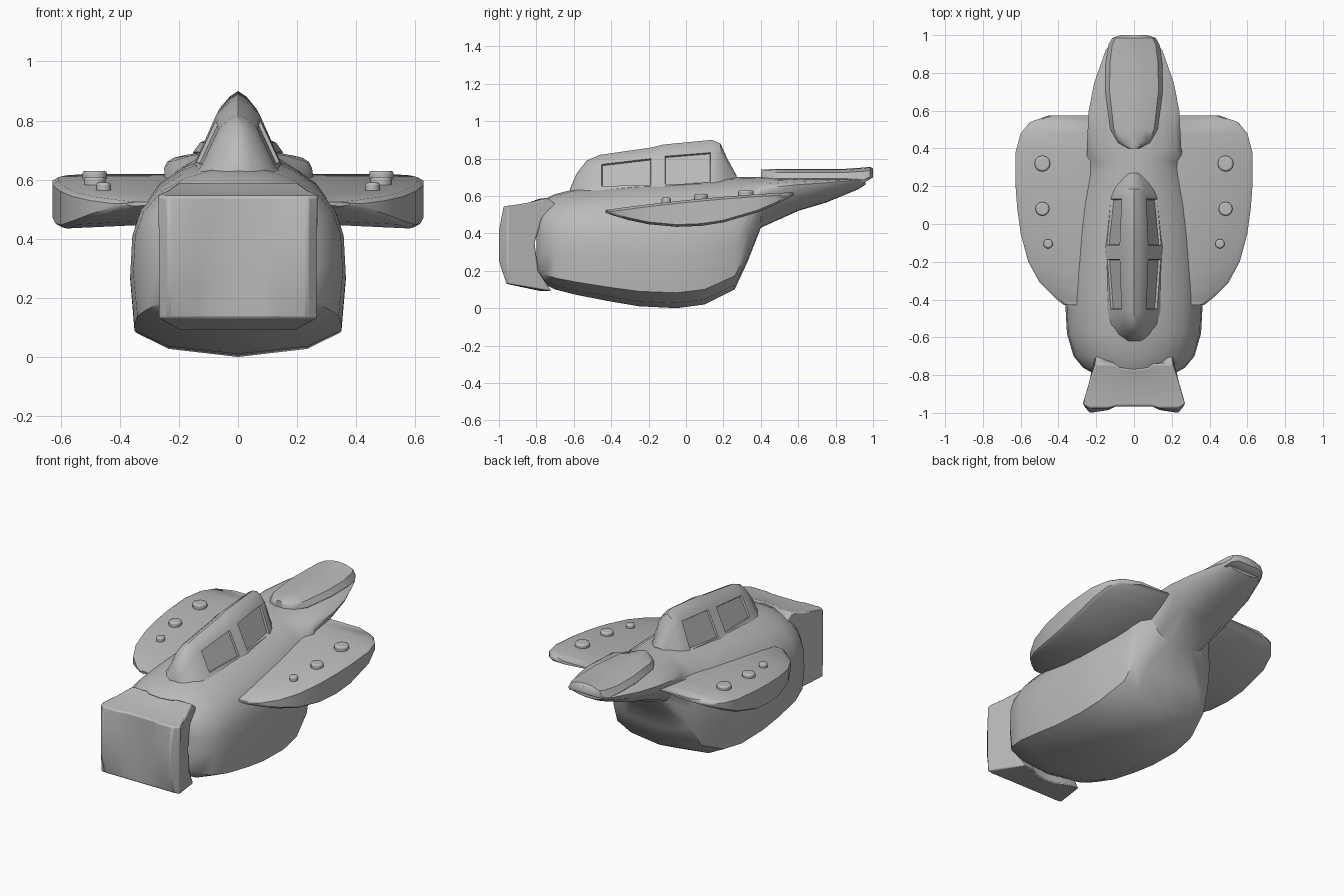
import bpy, bmesh
from math import radians

cube = bpy.data.objects.get("Cube")
if cube:
    bpy.data.objects.remove(cube, do_unlink=True)

grey = bpy.data.materials.new("plain_grey")
grey.use_nodes = True
grey.diffuse_color = (0.5, 0.5, 0.5, 1)
grey.node_tree.nodes["Principled BSDF"].inputs["Base Color"].default_value = (0.5, 0.5, 0.5, 1)


def finish(name, bm, angle=38, bevel=0):
    """Turn a bmesh into a smooth-shaded object with sharp creases."""
    mesh = bpy.data.meshes.new(name)
    bm.to_mesh(mesh)
    bm.free()
    mesh.materials.append(grey)
    for p in mesh.polygons:
        p.use_smooth = True
    mesh.set_sharp_from_angle(angle=radians(angle))
    obj = bpy.data.objects.new(name, mesh)
    bpy.context.collection.objects.link(obj)
    if bevel:
        mod = obj.modifiers.new("soft_edges", "BEVEL")
        mod.width = bevel
        mod.segments = 2
        mod.limit_method = "ANGLE"
        mod.angle_limit = radians(angle)
    return obj


def loft(rings):
    """Skin closed rings of equal length and cap both ends."""
    bm = bmesh.new()
    rows = [[bm.verts.new(p) for p in ring] for ring in rings]
    n = len(rows[0])
    for a, b in zip(rows, rows[1:]):
        for i in range(n):
            j = (i + 1) % n
            bm.faces.new((a[i], a[j], b[j], b[i]))
    bm.faces.new(rows[0])
    bm.faces.new(rows[-1])
    bmesh.ops.recalc_face_normals(bm, faces=bm.faces)
    return bm


def symmetric(half, y):
    """Full ring from a half section whose first and last points lie on x = 0."""
    return [(x, y, z) for x, z in half] + [(-x, y, z) for x, z in half[-2:0:-1]]


# Hull: round belly that narrows to a flat tail boom
BELLY = [(0, 0), (.65, .04), (.96, .12), (1, .38), (.98, .6),
         (.9, .74), (.73, .86), (.5, .94), (.25, .985), (0, 1)]
BOOM = [(0, 0), (.3, .02), (.6, .14), (.85, .42), (.97, .66),
        (1, .78), (.9, .86), (.65, .93), (.35, .98), (0, 1)]
HULL = [  # y, half width, bottom, top
    (-.8, .2, .18, .56), (-.76, .27, .13, .58), (-.7, .32, .1, .61),
    (-.58, .355, .07, .64), (-.4, .365, .035, .66), (-.25, .365, .01, .675),
    (-.05, .36, 0, .685), (.1, .345, .02, .69), (.26, .3, .1, .7),
    (.33, .275, .25, .7), (.4, .25, .43, .7), (.6, .24, .52, .7),
    (.75, .21, .565, .7), (.92, .15, .635, .7), (.96, .12, .66, .695)]
rings = []
for y, w, lo, hi in HULL:
    shape = BOOM if y > .35 else BELLY
    rings.append(symmetric([(x * w, lo + z * (hi - lo)) for x, z in shape], y))
finish("hull", loft(rings), 45)

# Cabin: peaked roof with two recessed windows on each side
CABIN = [  # y, half width, roof height
    (-.62, .05, .64), (-.585, .085, .72), (-.53, .11, .79), (-.46, .125, .82),
    (-.18, .145, .86), (-.12, .147, .875), (.14, .125, .9), (.185, .11, .88),
    (.22, .095, .8), (.27, .06, .71)]
SECTION = [(0, -.1), (1.35, 0), (1, .2), (.5, .8), (.22, .94), (0, 1)]
rings = [symmetric([(x * w, .6 + z * (top - .6)) for x, z in SECTION], y)
         for y, w, top in CABIN]
bm = loft(rings)
windows = []
for f in bm.faces:
    c = f.calc_center_median()
    in_bay = -.4 < c.y < -.25 or -.05 < c.y < .08
    if in_bay and .69 < c.z < .8:
        windows.append(f)
bmesh.ops.inset_individual(bm, faces=windows, thickness=.012)
bmesh.ops.inset_individual(bm, faces=windows, thickness=.004, depth=-.012)
finish("cabin", bm, 32)

# Nose block: wrap-around bumper lofted from side to side
NOSE = [(-.96, .13), (-1, .25), (-1, .42), (-.975, .545), (-.93, .55), (-.84, .565),
        (-.74, .59), (-.67, .53), (-.77, .48), (-.81, .35), (-.79, .2), (-.72, .09)]
COLUMNS = [  # width fraction, foremost y, rearmost y
    (1, -.955, -.66), (.87, -1, -.67), (.5, -.985, -.74), (.35, -.965, -.76), (0, -.965, -.77)]
columns = COLUMNS + [(-f, a, b) for f, a, b in COLUMNS[-2::-1]]
rings = []
for f, front, back in columns:
    ring = []
    for y, z in NOSE:
        y = min(max(y, front), back)
        half = .27 - .07 * min(max((y + .93) / .2, 0), 1)
        ring.append((f * half, y, z))
    rings.append(ring)
finish("nose_block", loft(rings), 35, .008)


# Wings: flat sloping top, bulging underside, rounded plan
def wing_top(y):
    t = (y + .43) / 1.01
    return .525 + .095 * (1.5 * t - .5 * t * t)


def wing_bottom(y):
    t = (y + .43) / 1.01
    return wing_top(y) - .015 - .52 * t * (1 - t)


WING = [(-.43, .37), (-.39, .42), (-.31, .5), (-.2, .56), (-.05, .6), (.08, .618),
        (.2, .627), (.38, .627), (.48, .6), (.54, .55), (.575, .45)]
STUDS = [(.485, .32, .042), (.485, .08, .037), (.455, -.105, .025)]
for side, s in (("left", 1), ("right", -1)):
    rings = []
    for y, tip in WING:
        hi, lo = wing_top(y), wing_bottom(y)
        rings.append([(s * x, y, z) for x, z in (
            (.15, hi), (tip - .02, hi), (tip, hi - .012),
            (tip, lo + .012), (tip - .02, lo), (.15, lo + .02))])
    finish(side + "_wing", loft(rings), 40)

    # Studs: soft round buttons along each wing
    for i, (x, y, r) in enumerate(STUDS):
        bm = bmesh.new()
        bmesh.ops.create_cone(bm, cap_ends=True, segments=12, radius1=r, radius2=r, depth=.05)
        bmesh.ops.translate(bm, verts=bm.verts, vec=(s * x, y, wing_top(y)))
        finish(f"{side}_wing_stud_{i + 1}", bm, 40, .009)

# Tail deck: raised slab with a pointed front and rounded end
DECK = [  # y, half width, bottom, top
    (.4, .03, .68, .74), (.43, .085, .68, .742), (.5, .125, .68, .745),
    (.7, .152, .68, .745), (.85, .15, .68, .745), (.95, .135, .67, .752),
    (.985, .115, .69, .756), (1, .07, .7, .745)]
rings = [symmetric([(0, lo), (w * .95, lo), (w, lo + .2 * (hi - lo)),
                    (w * .85, hi - .02), (w * .4, hi - .004), (0, hi)], y)
         for y, w, lo, hi in DECK]
finish("tail_deck", loft(rings), 38)
